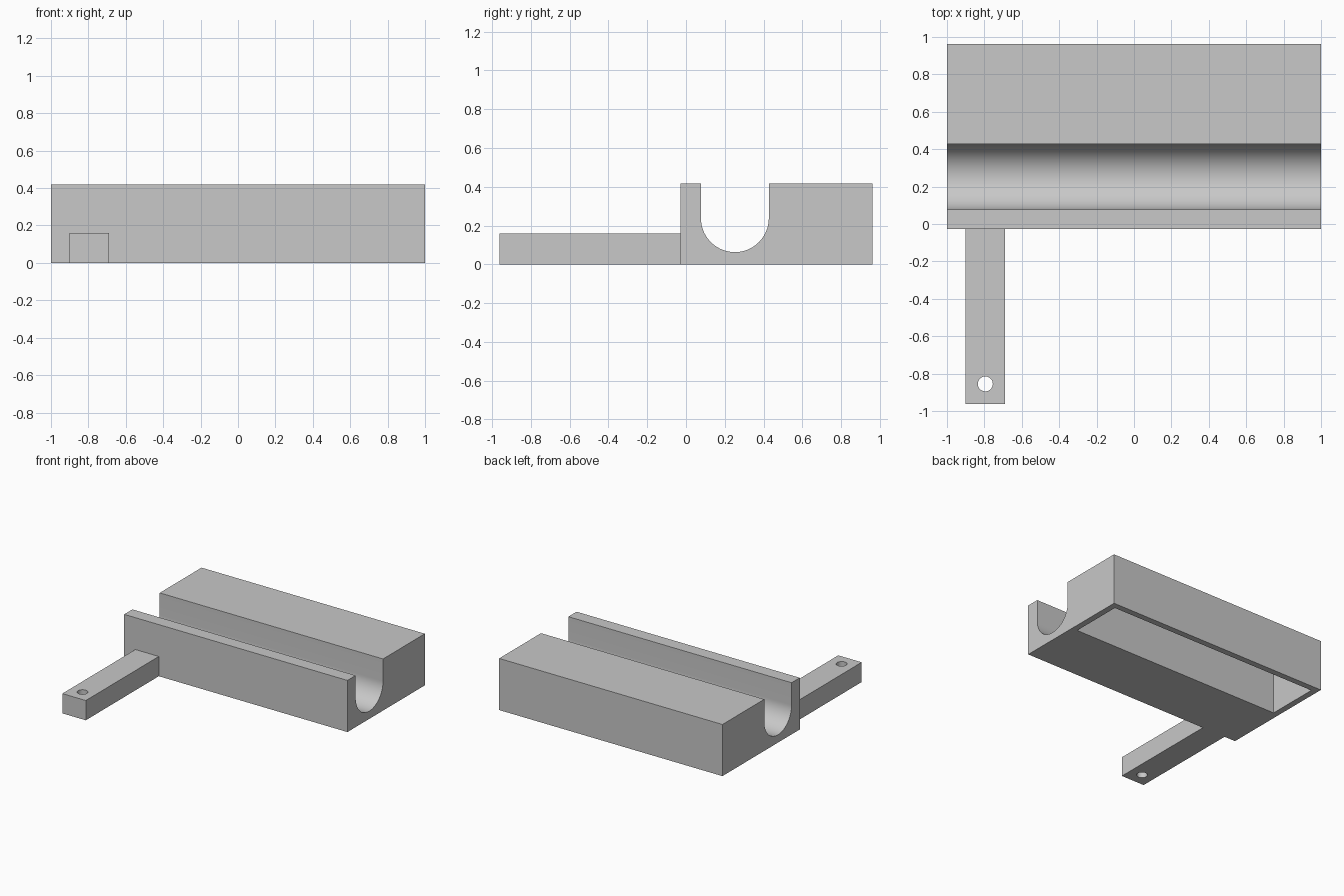
import bpy, bmesh, math
from mathutils import Vector

old = bpy.data.objects.get("Cube")
if old:
    bpy.data.objects.remove(old, do_unlink=True)

# Single flat colour
grey = bpy.data.materials.new("plain_grey")
grey.use_nodes = True
colour = (0.58, 0.58, 0.58, 1)
grey.diffuse_color = colour
grey.node_tree.nodes["Principled BSDF"].inputs["Base Color"].default_value = colour


def prism(name, points, direction):
    """Extrude a flat outline along a direction into a closed solid."""
    bm = bmesh.new()
    face = bm.faces.new([bm.verts.new(p) for p in points])
    ext = bmesh.ops.extrude_face_region(bm, geom=[face], use_keep_orig=True)
    verts = [g for g in ext["geom"] if isinstance(g, bmesh.types.BMVert)]
    bmesh.ops.translate(bm, vec=Vector(direction), verts=verts)
    bmesh.ops.recalc_face_normals(bm, faces=bm.faces)
    mesh = bpy.data.meshes.new(name)
    bm.to_mesh(mesh)
    bm.free()
    mesh.materials.append(grey)
    obj = bpy.data.objects.new(name, mesh)
    bpy.context.collection.objects.link(obj)
    return obj


def block(name, x0, x1, y0, y1, z0, z1):
    outline = [(x0, y0, z0), (x1, y0, z0), (x1, y1, z0), (x0, y1, z0)]
    return prism(name, outline, (0, 0, z1 - z0))


def cut(obj, cutter):
    """Subtract the cutter, then discard it."""
    cutter.hide_render = True
    mod = obj.modifiers.new("cut", 'BOOLEAN')
    mod.operation = 'DIFFERENCE'
    mod.solver = 'EXACT'
    mod.object = cutter
    bpy.ops.object.select_all(action='DESELECT')
    bpy.context.view_layer.objects.active = obj
    obj.select_set(True)
    bpy.ops.object.modifier_apply(modifier=mod.name)
    bpy.data.objects.remove(cutter, do_unlink=True)
    bpy.ops.object.shade_smooth_by_angle(angle=math.radians(30))


front, back, height = -0.028, 0.962, 0.418
groove_y, groove_z, radius = 0.252, 0.238, 0.175
wall = 0.05

# Main body: profile with a round-bottomed groove, swept along x
steps = 40
arc = [(groove_y + radius * math.cos(math.pi * i / steps),
        groove_z - radius * math.sin(math.pi * i / steps)) for i in range(steps + 1)]
profile = [(front, 0), (back, 0), (back, height), (groove_y + radius, height)]
profile += arc + [(groove_y - radius, height), (front, height)]
body = prism("grooved_body", [(-1, y, z) for y, z in profile], (2, 0, 0))

# Hollow underside behind the groove
cut(body, block("hollow_cutter", -1 + wall, 1 - wall,
                groove_y + radius + wall, back - wall, -0.1, height - wall))

# Arm with a through hole near its free end
arm = block("arm", -0.9, -0.69, -back, front, 0, 0.16)
ring = [(-0.795 + 0.04 * math.cos(math.tau * i / 40),
         -0.855 + 0.04 * math.sin(math.tau * i / 40), -0.1) for i in range(40)]
cut(arm, prism("hole_cutter", ring, (0, 0, 0.5)))
